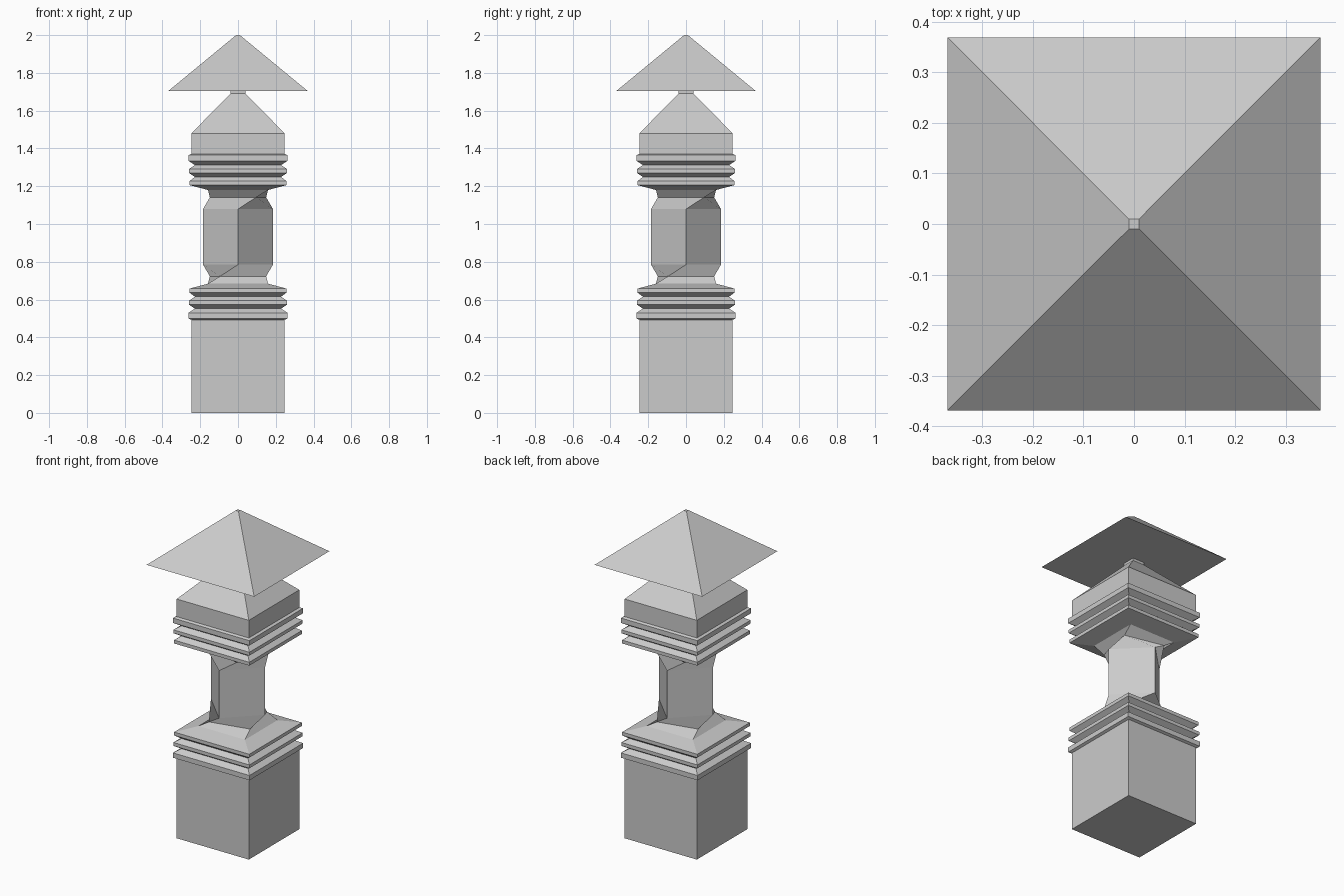
import bpy, bmesh, math

cube = bpy.data.objects.get("Cube")
if cube:
    bpy.data.objects.remove(cube, do_unlink=True)

stone = bpy.data.materials.new("light_grey_stone")
stone.use_nodes = True
GREY = (0.6, 0.6, 0.6, 1)
stone.diffuse_color = GREY
stone.node_tree.nodes["Principled BSDF"].inputs["Base Color"].default_value = GREY

MID = 0.932  # height of the column's centre


def square_stack(name, rings, cap_bottom=True, cap_top=True):
    """Skin square rings given as (half width, height, twist in degrees)."""
    bm = bmesh.new()
    loops = []
    for half, z, twist in rings:
        r = half * math.sqrt(2)
        angles = [math.radians(45 + 90 * i + twist) for i in range(4)]
        loops.append([bm.verts.new((r * math.cos(a), r * math.sin(a), z)) for a in angles])
    for low, high in zip(loops, loops[1:]):
        for i in range(4):
            j = (i + 1) % 4
            bm.faces.new((low[i], low[j], high[j], high[i]))
    if cap_bottom:
        bm.faces.new(loops[0][::-1])
    if cap_top:
        bm.faces.new(loops[-1])
    mesh = bpy.data.meshes.new(name)
    bm.to_mesh(mesh)
    bm.free()
    mesh.materials.append(stone)
    obj = bpy.data.objects.new(name, mesh)
    bpy.context.collection.objects.link(obj)
    return obj


def straight(profile):
    return [(h, z, 0) for h, z in profile]


def flipped(rings):
    """Mirror rings about the column centre, carrying the twist on to 90 degrees."""
    return [(h, 2 * MID - z, 90 - t) for h, z, t in reversed(rings)]


# Stepped moulding: three flared fins, then a slope in to the column
moulding = straight([
    (0.247, 0.493), (0.262, 0.50), (0.262, 0.53),
    (0.228, 0.552), (0.26, 0.573), (0.26, 0.594),
    (0.228, 0.615), (0.257, 0.637), (0.257, 0.658),
    (0.159, 0.684),
])

# Square pedestal and its moulding
square_stack("pedestal", straight([(0.247, 0), (0.247, 0.493)]))
square_stack("lower_moulding", moulding)

# Column twisting a quarter turn through a diamond-set shaft
twist = [(0.159, 0.684, 0), (0.125, 0.723, 12.5), (0.131, 0.785, 45)]
square_stack("twisted_column", twist + flipped(twist))

# Upper moulding and head block tapering to the neck
square_stack("upper_moulding", flipped(moulding))
square_stack("head_block", straight([(0.247, 1.371), (0.247, 1.48), (0.04, 1.69), (0.04, 1.705)]))

# Pyramid roof with a tiny flat tip
square_stack("roof", straight([(0.368, 1.705), (0.01, 2.0)]))
